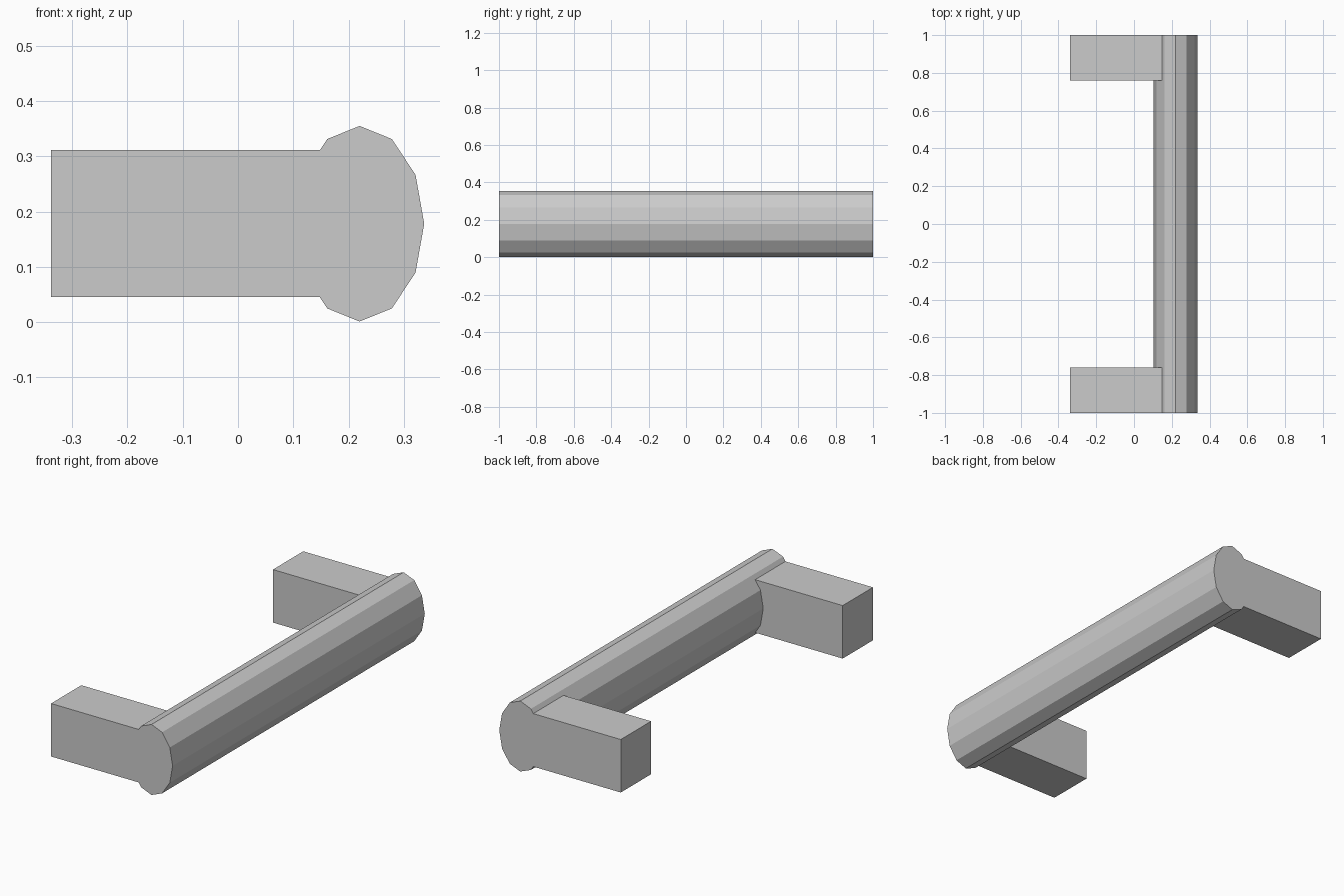
import bpy
import bmesh
import math

cube = bpy.data.objects.get("Cube")
if cube:
    bpy.data.objects.remove(cube, do_unlink=True)

GREY = (0.6, 0.6, 0.6, 1.0)
metal = bpy.data.materials.new("plain grey")
metal.use_nodes = True
metal.diffuse_color = GREY
metal.node_tree.nodes["Principled BSDF"].inputs["Base Color"].default_value = GREY


def prism(name, profile, y0, y1):
    """Extrude an (x, z) outline along y."""
    bm = bmesh.new()
    face = bm.faces.new([bm.verts.new((x, y0, z)) for x, z in profile])
    result = bmesh.ops.extrude_face_region(bm, geom=[face], use_keep_orig=True)
    moved = [v for v in result["geom"] if isinstance(v, bmesh.types.BMVert)]
    bmesh.ops.translate(bm, verts=moved, vec=(0, y1 - y0, 0))
    bmesh.ops.recalc_face_normals(bm, faces=bm.faces)
    mesh = bpy.data.meshes.new(name)
    bm.to_mesh(mesh)
    bm.free()
    mesh.materials.append(metal)
    obj = bpy.data.objects.new(name, mesh)
    bpy.context.collection.objects.link(obj)
    return obj


# Twelve-sided oval grip bar
CX, CZ, RX, RZ = 0.22, 0.178, 0.117, 0.177
oval = [(CX + RX * math.cos(math.radians(a)), CZ + RZ * math.sin(math.radians(a)))
        for a in range(0, 360, 30)]
prism("grip_bar", oval, -1, 1)

# Mounting legs, their inner ends shaped to meet the bar
BACK, JOIN, HALF = -0.338, 0.149, 0.133
leg = ([(BACK, CZ - HALF), (JOIN, CZ - HALF)]
       + [oval[i] for i in (7, 6, 5)]
       + [(JOIN, CZ + HALF), (BACK, CZ + HALF)])
prism("front_leg", leg, -1, -0.76)
prism("back_leg", leg, 0.76, 1)
